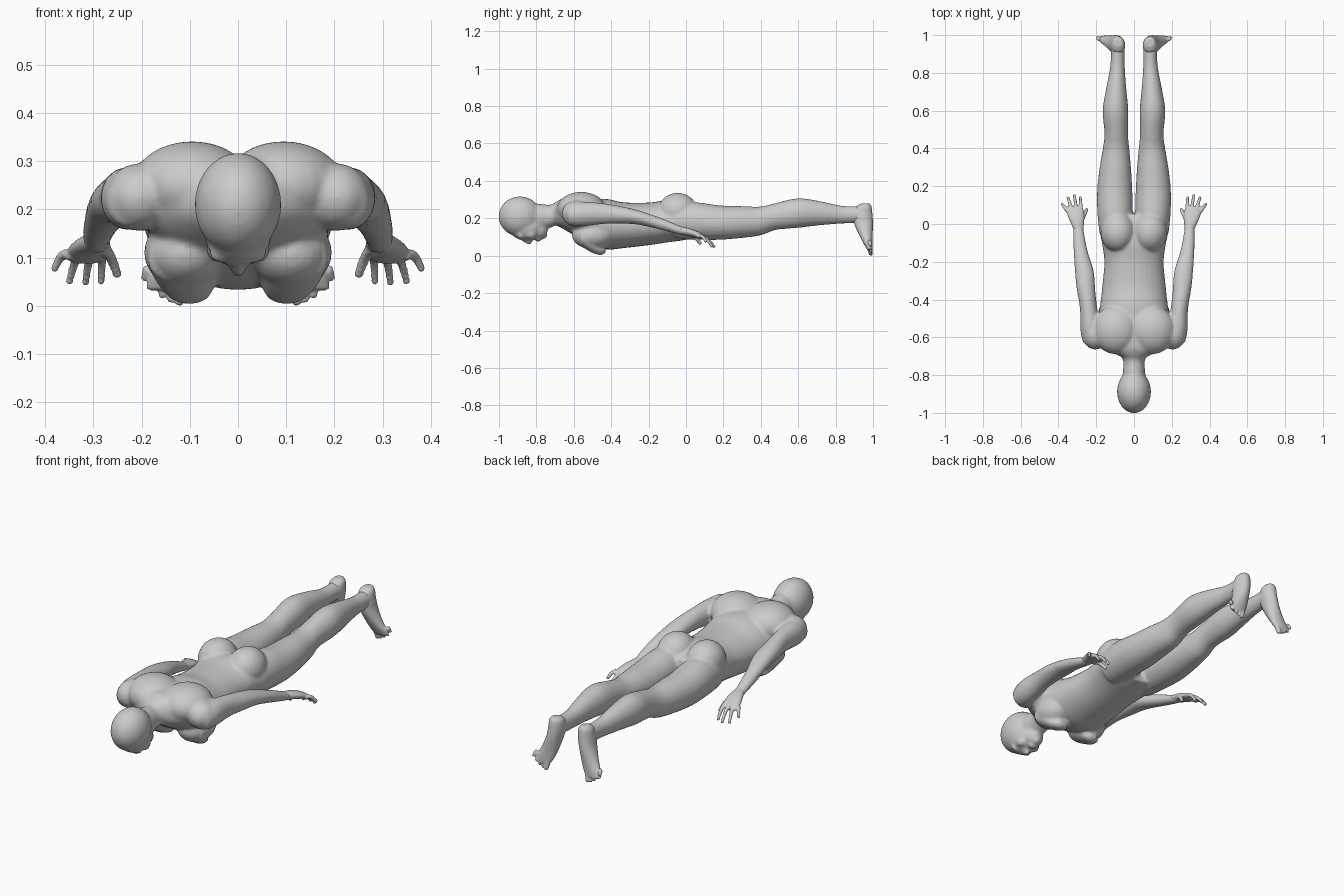
import bpy
import bmesh
import math
from mathutils import Vector, Matrix

old = bpy.data.objects.get("Cube")
if old:
    bpy.data.objects.remove(old)

# One plain clay colour
CLAY = (0.6, 0.6, 0.6, 1)
clay = bpy.data.materials.new("clay_grey")
clay.use_nodes = True
clay.diffuse_color = CLAY
clay.node_tree.nodes["Principled BSDF"].inputs["Base Color"].default_value = CLAY


def catmull(a, b, c, d, t):
    """Blend two neighbouring stations smoothly."""
    return [q + 0.5 * t * (r - p + t * (2 * p - 5 * q + 4 * r - s + t * (3 * (q - r) + s - p)))
            for p, q, r, s in zip(a, b, c, d)]


def loft(bm, stations, axis="y", side=1, sides=24, steps=4):
    """Closed skin over ellipses (x, y, z, half width, half depth)."""
    last = len(stations) - 1
    rows = []
    for i in range(last):
        near = [stations[max(0, min(last, i + k))] for k in (-1, 0, 1, 2)]
        rows += [catmull(*near, n / steps) for n in range(steps)]
    rows.append(stations[last])
    across = Vector((1, 0, 0))
    deep = Vector((0, 0, 1)) if axis == "y" else Vector((0, 1, 0))
    rings = []
    for x, y, z, rx, rd in rows:
        ring = []
        for n in range(sides):
            a = math.tau * n / sides
            p = Vector((x, y, z)) + across * rx * math.cos(a) + deep * rd * math.sin(a)
            ring.append(bm.verts.new((p.x * side, p.y, p.z)))
        rings.append(ring)
    for low, high in zip(rings, rings[1:]):
        for n in range(sides):
            m = (n + 1) % sides
            bm.faces.new((low[n], low[m], high[m], high[n]))
    bm.faces.new(rings[0])
    bm.faces.new(rings[-1])


def ball(bm, centre, radii, side=1):
    """Ellipsoid muscle or bone mass."""
    place = Matrix.Translation((centre[0] * side, centre[1], centre[2]))
    bmesh.ops.create_uvsphere(bm, u_segments=24, v_segments=16, radius=1,
                              matrix=place @ Matrix.Diagonal((*radii, 1)))


def digit(bm, base, tip, radius, side, bend=0.0):
    """Finger or toe: a chain of shrinking balls with a raised knuckle."""
    base, tip = Vector(base), Vector(tip)
    count = 9
    for n in range(count):
        t = n / (count - 1)
        p = base.lerp(tip, t)
        p.z += bend * math.sin(math.pi * t)
        r = radius * (1 - 0.25 * t)
        ball(bm, p, (r, r, r), side)


def finish(name, bm, voxel, rounds):
    """Fuse the masses into one skin and relax it."""
    bmesh.ops.recalc_face_normals(bm, faces=bm.faces)
    mesh = bpy.data.meshes.new(name)
    bm.to_mesh(mesh)
    bm.free()
    mesh.materials.append(clay)
    obj = bpy.data.objects.new(name, mesh)
    bpy.context.collection.objects.link(obj)
    fuse = obj.modifiers.new("fuse", "REMESH")
    fuse.mode = "VOXEL"
    fuse.voxel_size = voxel
    fuse.use_smooth_shade = True
    relax = obj.modifiers.new("relax", "SMOOTH")
    relax.factor = 0.5
    relax.iterations = rounds
    return obj


# Torso and neck
body = bmesh.new()
loft(body, [(0, -.70, .225, .075, .06), (0, -.66, .225, .15, .08), (0, -.6, .21, .2, .1),
            (0, -.5, .18, .19, .125), (0, -.42, .168, .178, .135), (0, -.33, .163, .168, .122),
            (0, -.2, .17, .157, .114), (0, -.1, .183, .17, .112), (0, -.03, .18, .178, .1),
            (0, .05, .175, .13, .08)], sides=32)
loft(body, [(0, -.86, .2, .06, .07), (0, -.79, .205, .06, .073), (0, -.73, .21, .056, .062),
            (0, -.69, .225, .075, .062), (0, -.64, .23, .11, .07)])

# Head: skull, face, jaw, brow, nose and lips
ball(body, (0, -.888, .21), (.09, .114, .107))
ball(body, (0, -.85, .155), (.071, .1, .075))
ball(body, (0, -.785, .135), (.05, .045, .045))
ball(body, (0, -.765, .112), (.026, .024, .024))
ball(body, (0, -.79, .09), (.026, .017, .016))
loft(body, [(0, -.88, .095, .01, .014), (0, -.85, .08, .012, .018), (0, -.825, .074, .018, .014)])

for s in (1, -1):
    # Brow and cheek
    ball(body, (.03, -.885, .105), (.03, .014, .018), s)
    ball(body, (.043, -.83, .115), (.022, .028, .025), s)
    # Shoulder blade, shoulder cap, chest and buttock
    ball(body, (.095, -.56, .25), (.125, .13, .091), s)
    ball(body, (.205, -.585, .225), (.07, .08, .07), s)
    ball(body, (.11, -.5, .11), (.085, .11, .075), s)
    loft(body, [(.12, -.56, .1, .07, .05), (.11, -.5, .06, .06, .045),
                (.1, -.455, .03, .045, .027), (.1, -.43, .028, .02, .012)], side=s)
    ball(body, (.085, -.045, .24), (.092, .105, .096), s)
    # Leg
    loft(body, [(.095, -.05, .185, .088, .095), (.1, .06, .185, .094, .1),
                (.102, .18, .177, .093, .092), (.099, .3, .18, .083, .085),
                (.095, .4, .186, .07, .077), (.094, .48, .21, .062, .072),
                (.098, .6, .228, .068, .079), (.094, .72, .227, .053, .064),
                (.087, .84, .219, .038, .047), (.086, .95, .222, .038, .045)], side=s)
    # Arm
    loft(body, [(.225, -.63, .215, .045, .05), (.228, -.56, .222, .056, .065),
                (.24, -.45, .225, .046, .056), (.255, -.34, .217, .049, .046),
                (.263, -.25, .203, .05, .038), (.283, -.14, .172, .037, .032),
                (.293, -.04, .138, .028, .024), (.294, 0, .126, .026, .02)], side=s)
finish("body", body, .008, 5)

for s, label in ((1, "left"), (-1, "right")):
    # Hand: palm, four fingers and thumb
    hand = bmesh.new()
    loft(hand, [(.293, -.03, .135, .026, .021), (.305, .03, .122, .041, .021),
                (.313, .075, .106, .046, .018), (.316, .092, .1, .04, .013)], side=s)
    for n, tip in enumerate([(.284, .138, .052), (.316, .15, .05),
                             (.349, .138, .052), (.38, .105, .078)]):
        digit(hand, (.281 + .023 * n, .078 - .004 * n, .105), tip, .011, s, .012)
    digit(hand, (.28, .015, .118), (.251, .075, .067), .013, s, .01)
    finish(label + "_hand", hand, .004, 3)

    # Foot: heel to ball, then five toes
    foot = bmesh.new()
    loft(foot, [(.085, .96, .279, .02, .022), (.085, .95, .262, .035, .042),
                (.087, .945, .22, .04, .052), (.096, .95, .17, .04, .05),
                (.115, .962, .11, .045, .036), (.137, .975, .06, .049, .023),
                (.148, .983, .033, .042, .015)], axis="z", side=s)
    for n in range(5):
        x = .115 + .018 * n
        lift = .003 * n * n
        size = .015 if n == 0 else .011
        digit(foot, (x, .98, .05 + lift / 2), (x + .006, .988, .011 + lift), size, s)
    finish(label + "_foot", foot, .004, 3)
